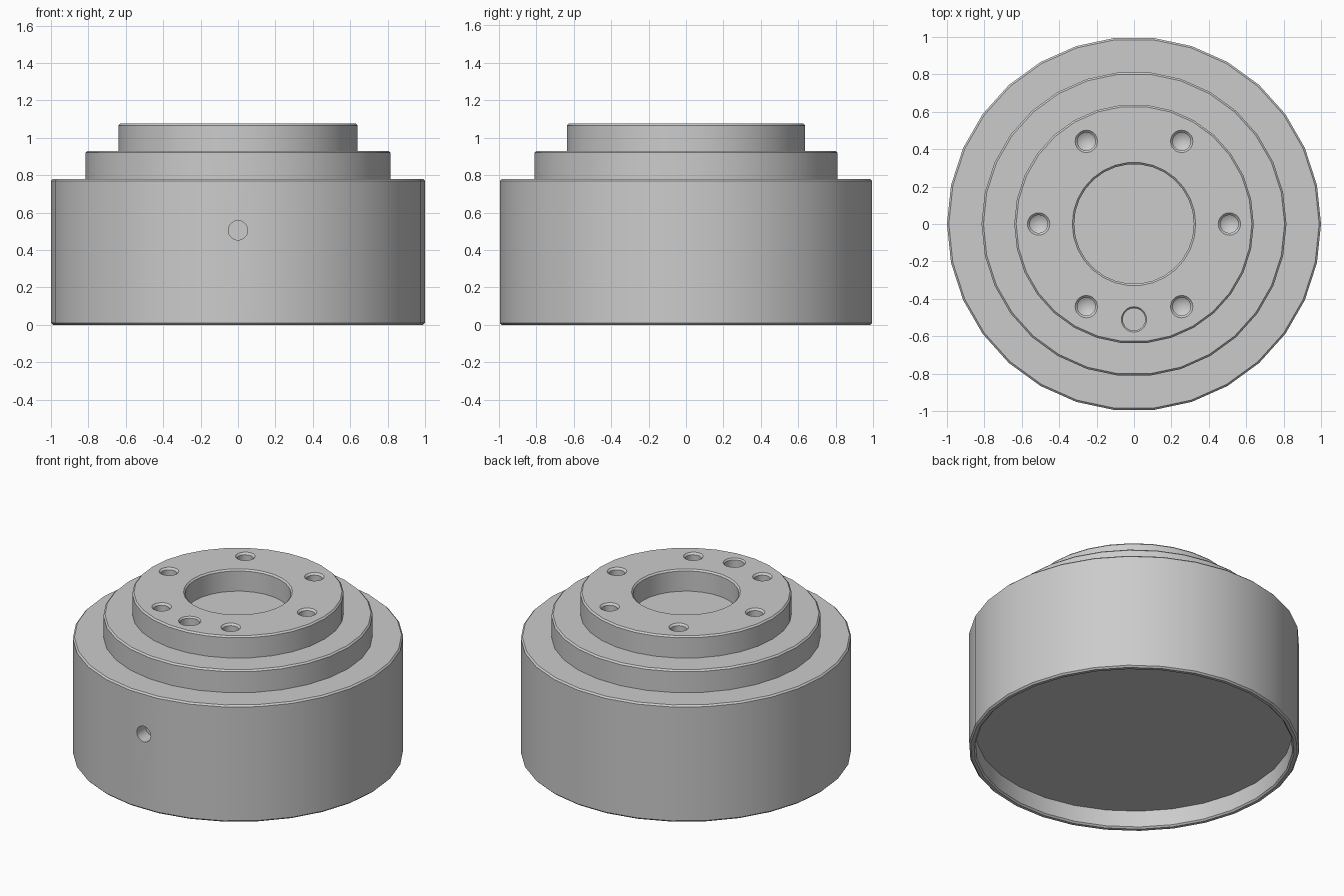
import bpy
import bmesh
import math
from mathutils import Matrix

default = bpy.data.objects.get("Cube")
if default:
    bpy.data.objects.remove(default, do_unlink=True)

steel = bpy.data.materials.new("plain_grey")
steel.use_nodes = True
GREY = (0.6, 0.6, 0.6, 1)
steel.diffuse_color = GREY
steel.node_tree.nodes["Principled BSDF"].inputs["Base Color"].default_value = GREY


def lathe(name, profile, sides, matrix=Matrix()):
    """Revolve a closed (radius, height) profile, starting and ending on the axis."""
    bm = bmesh.new()
    rings = []
    for r, z in profile:
        if r == 0:
            rings.append([bm.verts.new((0, 0, z))] * sides)
        else:
            rings.append([bm.verts.new((r * math.cos(a), r * math.sin(a), z))
                          for a in (math.tau * i / sides for i in range(sides))])
    for low, high in zip(rings, rings[1:]):
        for i in range(sides):
            j = (i + 1) % sides
            corners = dict.fromkeys((low[i], low[j], high[j], high[i]))
            bm.faces.new(list(corners))
    bmesh.ops.recalc_face_normals(bm, faces=bm.faces)
    bm.transform(matrix)
    mesh = bpy.data.meshes.new(name)
    bm.to_mesh(mesh)
    bm.free()
    mesh.materials.append(steel)
    obj = bpy.data.objects.new(name, mesh)
    bpy.context.collection.objects.link(obj)
    return obj


# Stepped body: recessed underside, three chamfered tiers, central bore
C = 0.01
TOP, MID, LOW = 1.075, 0.93, 0.78
body = lathe("stepped_hub", [
    (0, 0.12), (0.96, 0.12), (0.96, C), (0.97, 0), (1 - C, 0), (1, C),
    (1, LOW - C), (1 - C, LOW), (0.815, LOW),
    (0.815, MID - C), (0.815 - C, MID), (0.64, MID),
    (0.64, TOP - C), (0.64 - C, TOP),
    (0.33, TOP), (0.32, TOP - C), (0.32, MID), (0, MID),
], 30)

# Six drilled bolt holes with countersunk mouths and conical ends
BOLT = [(0, -0.08), (0.048, -0.05), (0.048, -0.012), (0.06, 0), (0.06, 0.05), (0, 0.05)]
cutters = []
for k in range(6):
    a = k * math.pi / 3
    place = Matrix.Translation((0.51 * math.cos(a), 0.51 * math.sin(a), TOP))
    cutters.append(lathe("bolt_hole_cutter", BOLT, 20, place))

# Flat-bottomed locating hole
PIN = [(0, -0.06), (0.06, -0.06), (0.06, -C), (0.068, 0), (0.068, 0.05), (0, 0.05)]
cutters.append(lathe("pin_hole_cutter", PIN, 20, Matrix.Translation((0, -0.51, TOP))))

# Radial hole in the front wall
RADIAL = [(0, -0.1), (0.052, -0.1), (0.052, 0.1), (0, 0.1)]
cutters.append(lathe("side_hole_cutter", RADIAL, 20,
                     Matrix.Translation((0, -1, 0.505)) @ Matrix.Rotation(math.pi / 2, 4, "X")))

bpy.ops.object.select_all(action="DESELECT")
body.select_set(True)
bpy.context.view_layer.objects.active = body
for cutter in cutters:
    cutter.hide_render = True
    mod = body.modifiers.new("hole", "BOOLEAN")
    mod.operation = "DIFFERENCE"
    mod.solver = "EXACT"
    mod.object = cutter
    bpy.ops.object.modifier_apply(modifier=mod.name)
for cutter in cutters:
    bpy.data.objects.remove(cutter, do_unlink=True)

bpy.ops.object.shade_smooth_by_angle(angle=math.radians(30))
